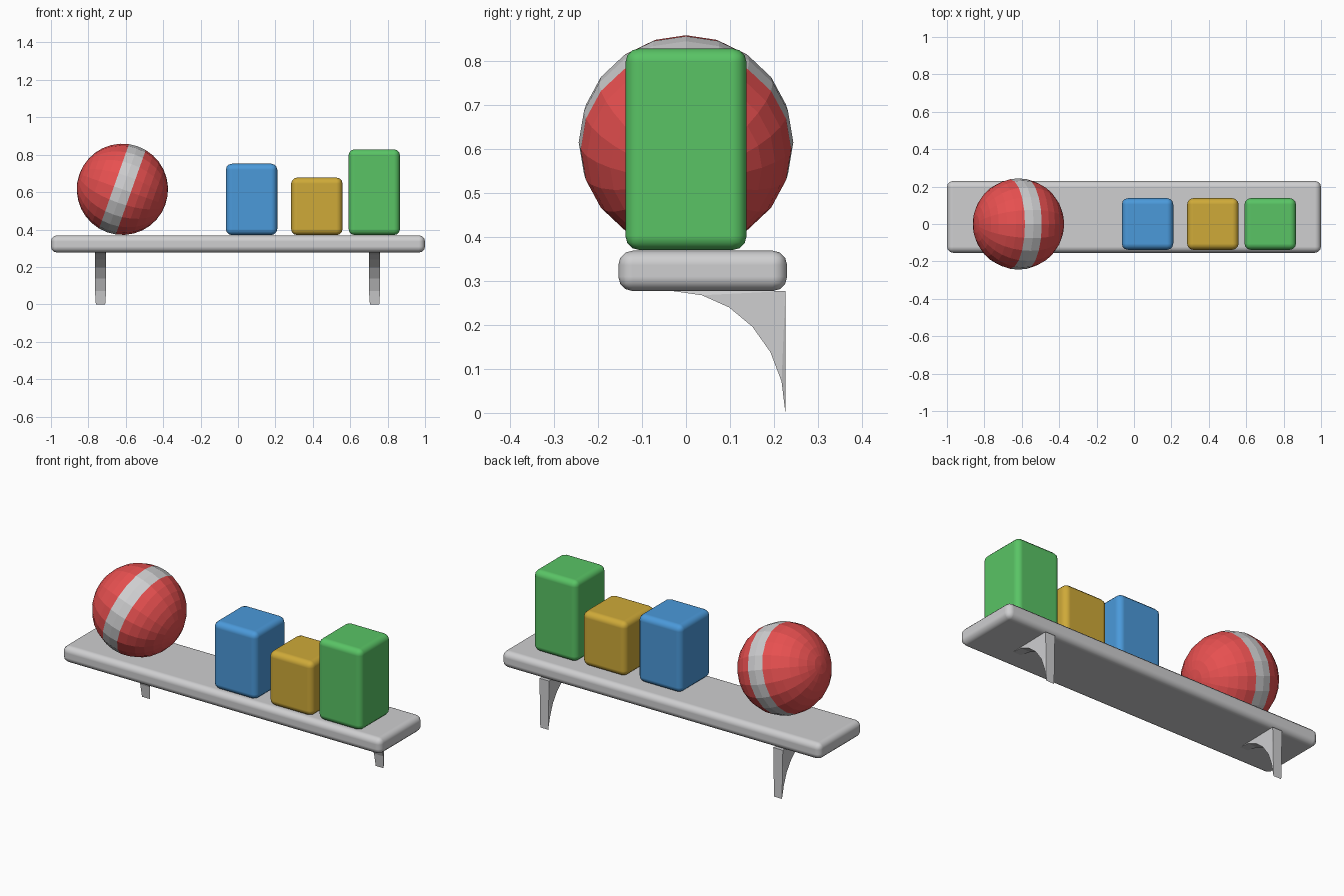
import bpy, bmesh, math
from mathutils import Matrix, Vector

cube = bpy.data.objects.get("Cube")
if cube:
    bpy.data.objects.remove(cube, do_unlink=True)


def material(name, color):
    m = bpy.data.materials.new(name)
    m.use_nodes = True
    m.diffuse_color = (*color, 1)
    m.node_tree.nodes["Principled BSDF"].inputs["Base Color"].default_value = (*color, 1)
    return m


white = material("soft white", (0.62, 0.62, 0.63))
red = material("red", (0.8, 0.08, 0.08))
blue = material("blue", (0.07, 0.32, 0.7))
yellow = material("yellow", (0.62, 0.4, 0.04))
green = material("green", (0.1, 0.55, 0.13))


def add_object(name, bm, *mats):
    bmesh.ops.recalc_face_normals(bm, faces=bm.faces)
    mesh = bpy.data.meshes.new(name)
    bm.to_mesh(mesh)
    bm.free()
    for m in mats:
        mesh.materials.append(m)
    ob = bpy.data.objects.new(name, mesh)
    bpy.context.collection.objects.link(ob)
    return ob


def smooth(ob, angle):
    bpy.ops.object.select_all(action='DESELECT')
    ob.select_set(True)
    bpy.context.view_layer.objects.active = ob
    bpy.ops.object.shade_smooth_by_angle(angle=math.radians(angle))


def rounded_box(name, low, high, radius, mat):
    low, high = Vector(low), Vector(high)
    bm = bmesh.new()
    bmesh.ops.create_cube(bm, size=1, matrix=Matrix.Translation((low + high) / 2)
                          @ Matrix.Diagonal((*(high - low), 1)))
    ob = add_object(name, bm, mat)
    bevel = ob.modifiers.new("rounded edges", 'BEVEL')
    bevel.width = radius
    bevel.segments = 3
    bevel.harden_normals = True
    smooth(ob, 40)
    return ob


# Shelf board and the three blocks standing on it
rounded_box("shelf_board", (-1, -0.154, 0.277), (1, 0.23, 0.369), 0.033, white)
for name, x, top, mat in (("blue_block", -0.065, 0.752, blue),
                          ("yellow_block", 0.284, 0.678, yellow),
                          ("green_block", 0.591, 0.829, green)):
    rounded_box(name, (x, -0.138, 0.37), (x + 0.275, 0.138, top), 0.033, mat)

# Ball: the two rings beside the tilted equator form the stripe
bm = bmesh.new()
bmesh.ops.create_uvsphere(bm, u_segments=20, v_segments=16, radius=0.244)
for f in bm.faces:
    f.material_index = int(abs(f.calc_center_median().z) < 0.045)
tilt = Matrix.Rotation(math.radians(109.5), 4, 'Y')
bm.transform(Matrix.Translation((-0.618, 0, 0.615)) @ tilt)
add_object("striped_ball", bm, red, white)

# Curved wall brackets: quarter-arc profile, narrowing at both tips
BACK, TOP, REACH, DROP, STEPS = 0.226, 0.277, 0.256, 0.277, 6
for name, x in (("right_bracket", -0.735), ("left_bracket", 0.73)):
    bm = bmesh.new()
    sides = []
    for sign in (-1, 1):
        loop = [bm.verts.new((x + sign * 0.03, BACK, TOP))]
        for i in range(STEPS + 1):
            a = math.pi / 2 * i / STEPS
            half = 0.025 if i in (0, STEPS) else 0.03
            loop.append(bm.verts.new((x + sign * half,
                                      BACK - REACH * (1 - math.cos(a)),
                                      DROP * math.sin(a))))
        sides.append(loop)
    a, b = sides
    for i in range(len(a)):
        j = (i + 1) % len(a)
        bm.faces.new((a[i], a[j], b[j], b[i]))
        if 0 < i < len(a) - 1:
            bm.faces.new((a[0], a[i], a[j]))
            bm.faces.new((b[0], b[j], b[i]))
    add_object(name, bm, white)
